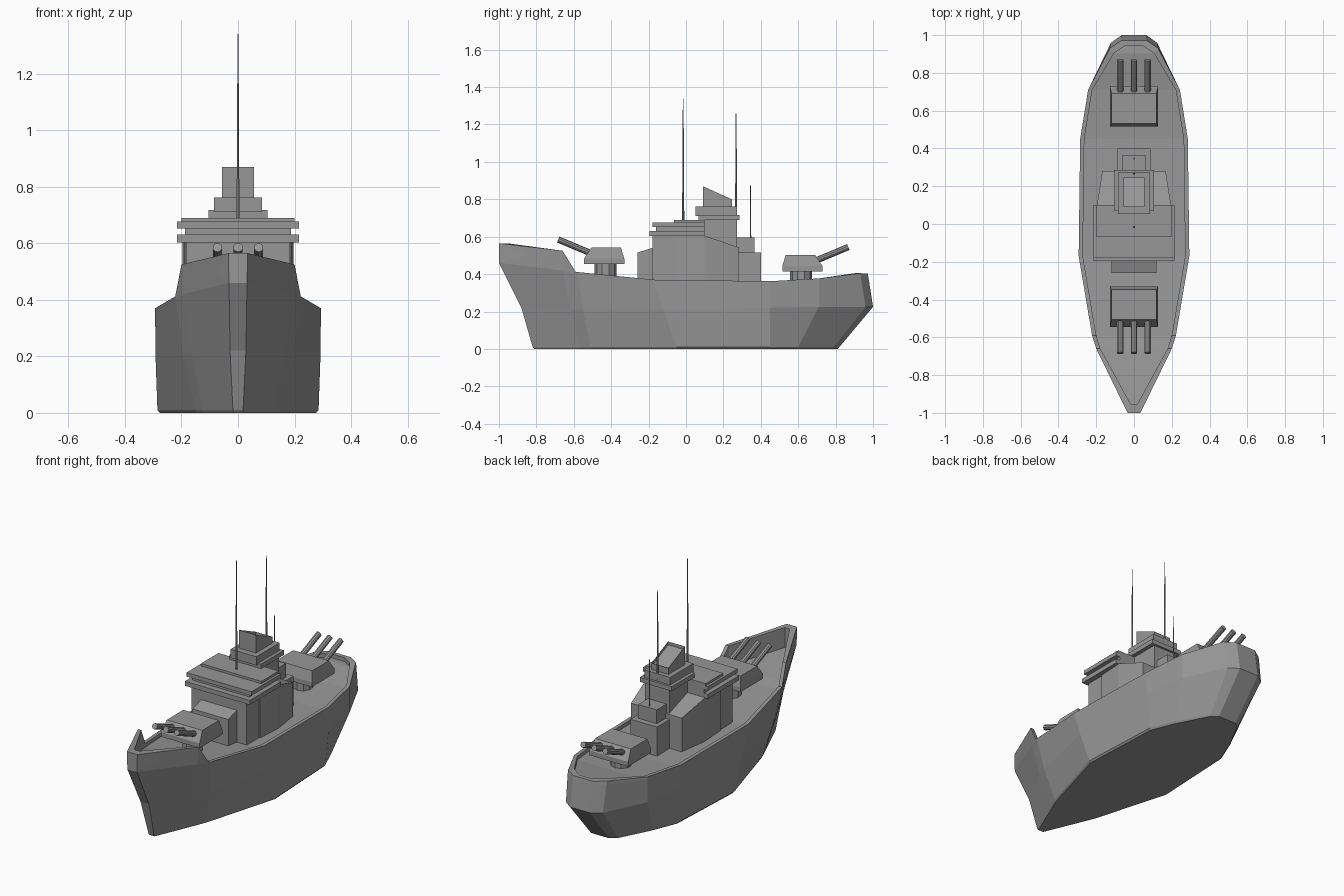
import bpy, bmesh, math
from mathutils import Vector

if "Cube" in bpy.data.objects:
    bpy.data.objects.remove(bpy.data.objects["Cube"])

grey = bpy.data.materials.new("warship_grey")
grey.use_nodes = True
COLOUR = (0.31, 0.31, 0.31, 1)
grey.diffuse_color = COLOUR
grey.node_tree.nodes["Principled BSDF"].inputs["Base Color"].default_value = COLOUR


def finish(name, bm):
    bmesh.ops.recalc_face_normals(bm, faces=bm.faces)
    mesh = bpy.data.meshes.new(name)
    bm.to_mesh(mesh)
    bm.free()
    mesh.materials.append(grey)
    ob = bpy.data.objects.new(name, mesh)
    bpy.context.collection.objects.link(ob)
    return ob


def prism(bm, lower, upper):
    """Close the solid between two matching loops."""
    a = [bm.verts.new(p) for p in lower]
    b = [bm.verts.new(p) for p in upper]
    n = len(a)
    bm.faces.new(a)
    top = bm.faces.new(b)
    for i in range(n):
        bm.faces.new((a[i], a[(i + 1) % n], b[(i + 1) % n], b[i]))
    return top


def side_profile(name, pts, hw):
    """Extrude a (y, z) profile across the beam."""
    bm = bmesh.new()
    prism(bm, [(-hw, y, z) for y, z in pts], [(hw, y, z) for y, z in pts])
    return finish(name, bm)


def block(name, hw, y0, y1, z0, z1):
    return side_profile(name, [(y0, z0), (y1, z0), (y1, z1), (y0, z1)], hw)


def rod(name, start, end, r0, r1, sides):
    bm = bmesh.new()
    start, end = Vector(start), Vector(end)
    d = end - start
    bmesh.ops.create_cone(bm, cap_ends=True, segments=sides, radius1=r0, radius2=r1, depth=d.length)
    rot = d.to_track_quat('Z', 'Y').to_matrix()
    for v in bm.verts:
        v.co = rot @ v.co + (start + end) / 2
    return finish(name, bm)


# Hull: each station holds rail, sheer, knuckle and chine points (y, half width, z)
STATIONS = [
    ((-1, .034, .565), (-1, .032, .46), (-.88, .028, .22), (-.82, .018, .01)),
    ((-.66, .2, .525), (-.66, .192, .42), (-.62, .165, .215), (-.57, .125, .01)),
    ((-.59, .222, .412), (-.58, .22, .4), (-.55, .195, .21), (-.51, .15, .01)),
    ((-.17, .293, .37), (-.17, .293, .355), (-.12, .292, .21), (-.05, .285, .01)),
    ((.45, .285, .362), (.45, .285, .35), (.45, .284, .22), (.45, .262, .01)),
    ((.71, .243, .377), (.71, .243, .36), (.71, .243, .225), (.6, .2, .01)),
    ((.93, .128, .405), (.935, .128, .385), (.96, .122, .225), (.79, .1, .01)),
    ((.972, .066, .403), (.975, .066, .385), (1, .065, .225), (.82, .06, .01)),
]
RIM = .022
bm = bmesh.new()
rows = []
for i, (rail, sheer, knuckle, chine) in enumerate(STATIONS):
    end = RIM * ((i == 0) * 2 - (i >= 6) * 1.2)
    inner = (rail[0] + end, max(rail[1] - RIM, .016), rail[2])
    drop = sheer[2] - .015 if i < 2 else rail[2] - .022
    deck = (inner[0], inner[1], drop)
    keel = (chine[0] * .99, chine[1] * .97, 0)
    rows.append([[bm.verts.new((s * x, y, z)) for y, x, z in (deck, inner, rail, sheer, knuckle, chine, keel)]
                 for s in (1, -1)])
for (l0, r0), (l1, r1) in zip(rows, rows[1:]):
    for p, q in ((l0, l1), (r0, r1)):
        for k in range(6):
            bm.faces.new((p[k], p[k + 1], q[k + 1], q[k]))
    for k in (0, 6):
        bm.faces.new((l0[k], l1[k], r1[k], r0[k]))
for left, right in (rows[0], rows[-1]):
    for k in range(6):
        bm.faces.new((left[k], left[k + 1], right[k + 1], right[k]))
hull = finish("hull", bm)

# Anchor holes through the bow bulwark
cutter = rod("anchor_hole_cutter", (-.3, -.89, .503), (.3, -.89, .503), .024, .024, 12)
cutter.hide_render = True
cutter.hide_viewport = True
cutter.display_type = 'WIRE'
mod = hull.modifiers.new("anchor_holes", 'BOOLEAN')
mod.object = cutter
mod.operation = 'DIFFERENCE'
mod.solver = 'EXACT'

# Gun turrets, facing along d (-1 forward, 1 aft)
for label, cy, z, d in (("front", -.43, .455, -1), ("rear", .615, .415, 1)):
    bm = bmesh.new()

    def ring(hw, rear, front, h):
        return [(s * hw, cy + d * y, z + h) for s, y in ((-1, rear), (1, rear), (1, front), (-1, front))]
    loops = [ring(.128, -.1, .115, 0), ring(.128, -.1, .115, .028), ring(.118, -.082, .075, .088)]
    top = prism(bm, loops[0], loops[1])
    bm.faces.remove(top)
    prism(bm, loops[1], loops[2])
    bmesh.ops.remove_doubles(bm, verts=bm.verts, dist=.0001)
    # Drop the inner partition left between the two tiers
    for f in [f for f in bm.faces if all(abs(v.co.z - z - .028) < .0001 for v in f.verts)]:
        bm.faces.remove(f)
    finish(label + "_turret", bm)
    rod(label + "_turret_base", (0, cy, z - .11), (0, cy, z + .005), .058, .058, 10)
    for side, x in (("right", -.073), ("middle", 0), ("left", .073)):
        rod(f"{label}_{side}_gun", (x, cy + d * .05, z + .045), (x, cy + d * .253, z + .13), .017, .017, 10)

# Deckhouse
side_profile("forward_deckhouse", [(-.26, .34), (-.17, .34), (-.17, .543), (-.18, .54), (-.26, .515)], .118)
outline = [(-.18, .182), (-.06, .182), (-.06, .188), (.1, .196), (.28, .168)]
loop = outline + [(y, -x) for y, x in reversed(outline)]
bm = bmesh.new()
prism(bm, [(x, y, .33) for y, x in loop],
      [(x, y, .605 - max(0, y - .1) * .34) for y, x in loop])
bmesh.ops.connect_verts_nonplanar(bm, angle_limit=.01, faces=bm.faces)
finish("main_deckhouse", bm)
block("aft_deckhouse", .088, .26, .4, .33, .515)
block("aft_cabin", .062, .26, .365, .5, .597)

# Bridge roofs
block("lower_roof", .215, -.195, .1, .603, .63)
block("roof_neck", .188, -.16, .1, .62, .655)
block("upper_roof", .215, -.18, .1, .652, .676)
block("roof_cap", .2, -.065, .1, .67, .69)

# Tower and funnel
block("tower_base", .08, .095, .272, .5, .7)
block("tower_platform", .105, .068, .285, .69, .717)
block("tower_cabin", .085, .052, .272, .71, .762)
bm = bmesh.new()
top = prism(bm, [(-.056, .09, .75), (.056, .09, .75), (.056, .245, .75), (-.056, .245, .75)],
            [(-.056, .09, .87), (.056, .09, .87), (.056, .245, .8), (-.056, .245, .8)])
bmesh.ops.inset_region(bm, faces=[top], thickness=.01)
bmesh.ops.translate(bm, verts=list(top.verts), vec=(0, 0, -.02))
finish("funnel", bm)

# Masts
rod("main_mast", (0, -.015, .68), (0, -.015, 1.34), .006, .002, 6)
rod("tower_mast", (0, .268, .7), (0, .268, 1.26), .006, .002, 6)
rod("aft_mast", (0, .345, .59), (0, .345, .875), .004, .0015, 6)
